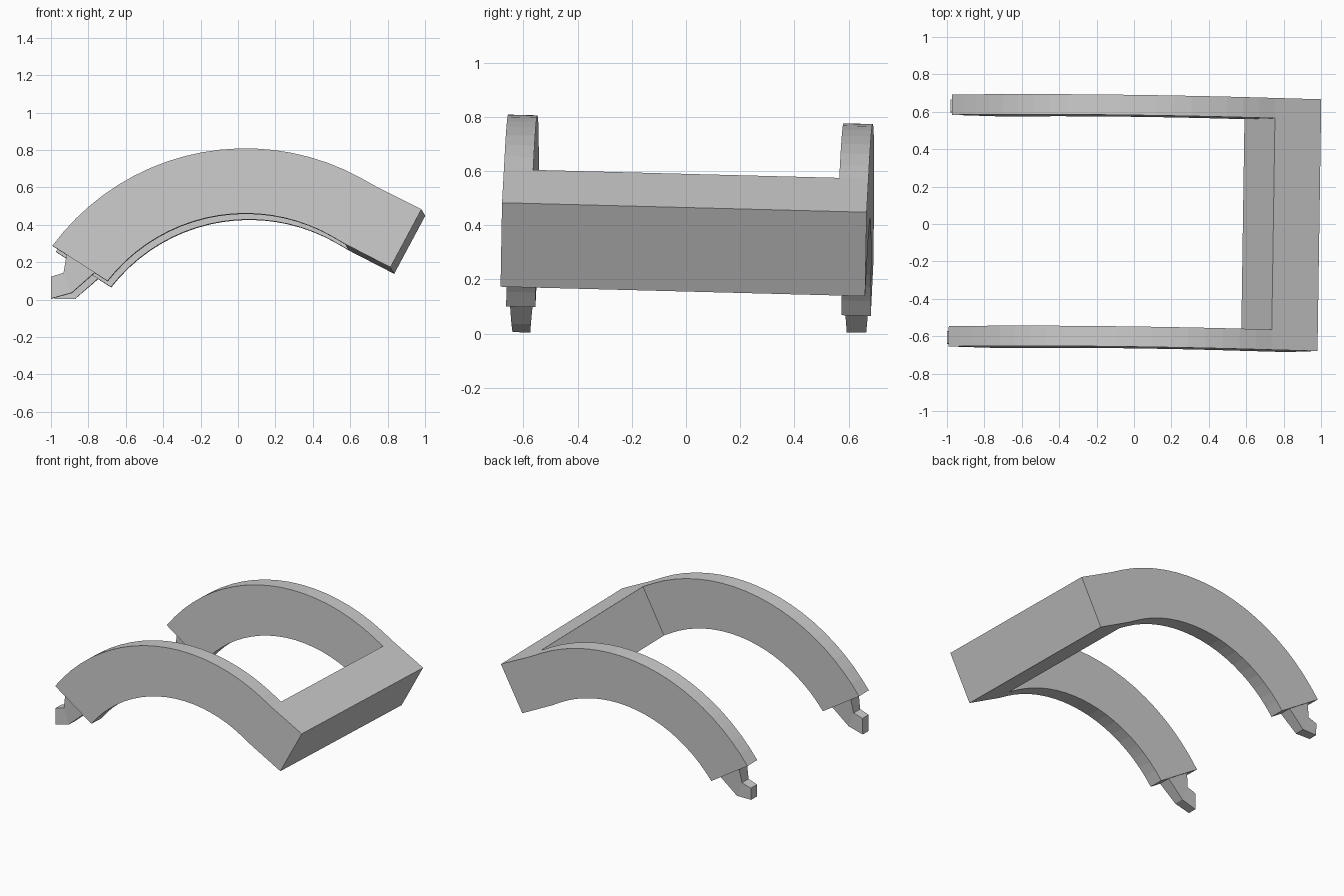
import bpy, bmesh, math

if "Cube" in bpy.data.objects:
    bpy.data.objects.remove(bpy.data.objects["Cube"])

grey = bpy.data.materials.new("plain grey")
grey.diffuse_color = (0.6, 0.6, 0.6, 1)
grey.use_nodes = True
grey.node_tree.nodes["Principled BSDF"].inputs["Base Color"].default_value = grey.diffuse_color

# Y levels: front arm outer/inner, back arm inner/outer
Y = [-0.677, -0.569, 0.561, 0.669]


def place(x, y, z):
    # the whole piece sits slightly turned and tilted; profiles are read on the front arm
    dy = y - Y[0]
    return (x + 0.015 * dy, y - 0.015 * x + 0.026 * z, max(0.004, z - 0.026 * dy))


def build(name, cells):
    """Join hexahedral cells (four (x, z, y0, y1) corners each), dropping shared inner walls."""
    faces = {}
    for quad in cells:
        lo = [tuple(round(c, 5) for c in (x, y0, z)) for x, z, y0, y1 in quad]
        hi = [tuple(round(c, 5) for c in (x, y1, z)) for x, z, y0, y1 in quad]
        walls = [lo, hi[::-1]]
        walls += [[lo[i], hi[i], hi[(i + 1) % 4], lo[(i + 1) % 4]] for i in range(4)]
        for f in walls:
            key = frozenset(f)
            if key in faces:
                del faces[key]
            else:
                faces[key] = f
    bm = bmesh.new()
    verts = {}
    for f in faces.values():
        for p in f:
            if p not in verts:
                verts[p] = bm.verts.new(place(*p))
        bm.faces.new([verts[p] for p in f])
    bmesh.ops.recalc_face_normals(bm, faces=bm.faces[:])
    mesh = bpy.data.meshes.new(name)
    bm.to_mesh(mesh)
    bm.free()
    mesh.materials.append(grey)
    bpy.context.collection.objects.link(bpy.data.objects.new(name, mesh))


def arc(r, start, end, n=20):
    cx, cz = 0.04, -0.474
    a = math.atan2(start[1] - cz, start[0] - cx)
    b = math.atan2(end[1] - cz, end[0] - cx)
    pts = [(cx + r * math.cos(a + (b - a) * i / n),
            cz + r * math.sin(a + (b - a) * i / n)) for i in range(n + 1)]
    pts[0], pts[-1] = start, end
    return pts


# Curved arms and the cross bar joining them
outer = arc(1.283, (-0.992, 0.289), (0.735, 0.607))
inner = arc(0.935, (-0.698, 0.100), (0.572, 0.298))
cells = []
for y0, y1 in ((Y[0], Y[1]), (Y[2], Y[3])):
    for i in range(len(outer) - 1):
        quad = (inner[i], inner[i + 1], outer[i + 1], outer[i])
        cells.append([(x, z, y0, y1) for x, z in quad])
bar = (inner[-1], (0.815, 0.173), (0.981, 0.483), outer[-1])
for y0, y1 in zip(Y, Y[1:]):
    cells.append([(x, z, y0, y1) for x, z in bar])
build("curved_frame", cells)

# Hooked tabs on the free ends: tapered root and narrow tip
root = [(-0.917, 0.241, 0.045), (-0.933, 0.144, 0.036),
        (-0.890, 0.037, 0.036), (-0.767, 0.145, 0.045)]
tip = [(-0.933, 0.144, 0.036), (-1.001, 0.123, 0.033),
       (-1.001, 0.006, 0.033), (-0.890, 0.037, 0.036)]
for name, mid in (("front_tab", (Y[0] + Y[1]) / 2), ("back_tab", (Y[2] + Y[3]) / 2)):
    build(name, [[(x, z, mid - w, mid + w) for x, z, w in q] for q in (root, tip)])
